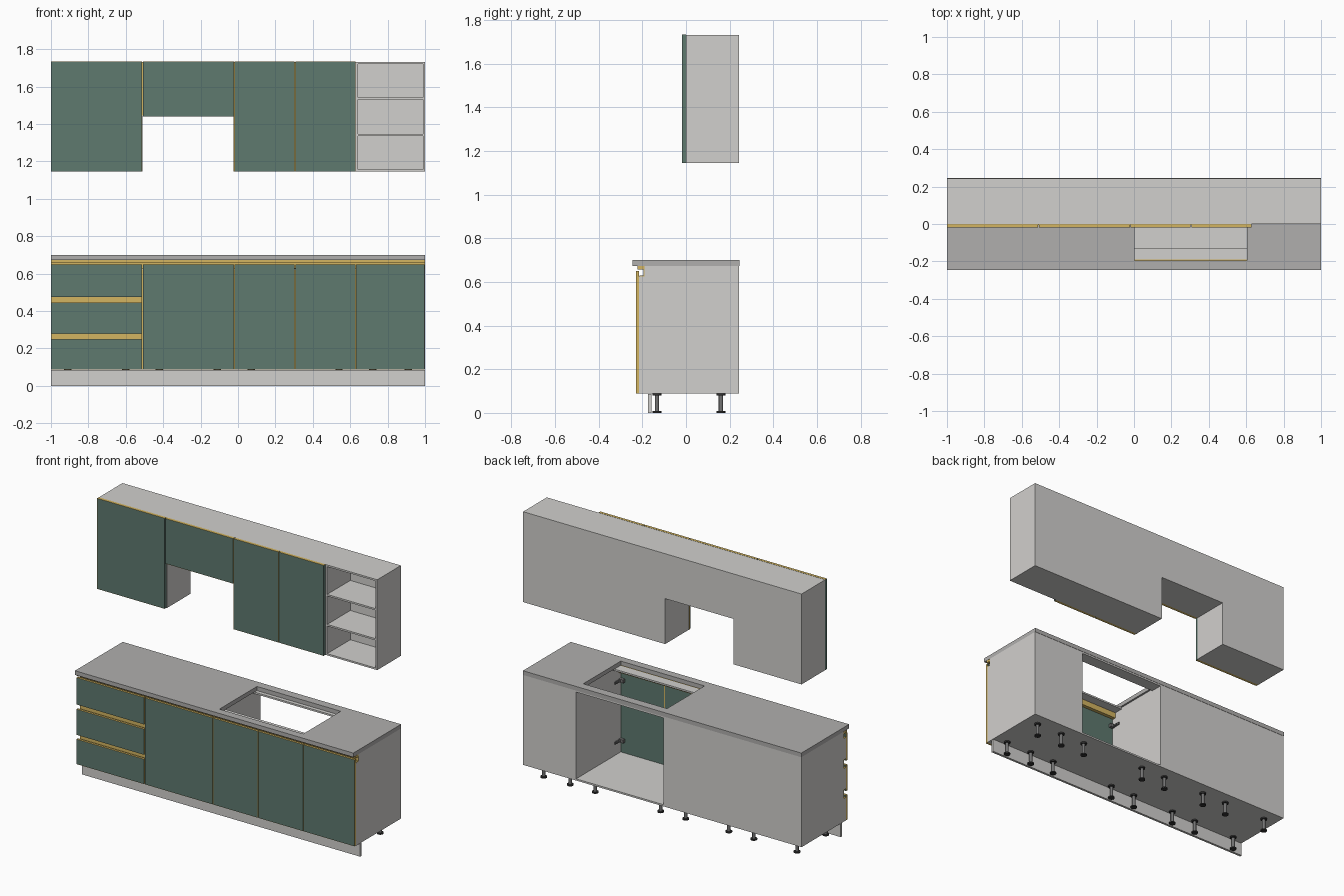
import bpy, bmesh, math
from mathutils import Matrix

if "Cube" in bpy.data.objects:
    bpy.data.objects.remove(bpy.data.objects["Cube"])


def material(name, rgb):
    lin = [c / 12.92 if c <= 0.04045 else ((c + 0.055) / 1.055) ** 2.4 for c in rgb]
    m = bpy.data.materials.new(name)
    m.diffuse_color = (*lin, 1)
    m.use_nodes = True
    m.node_tree.nodes["Principled BSDF"].inputs["Base Color"].default_value = m.diffuse_color
    return m


GREY = material("light_grey_board", (0.82, 0.815, 0.805))
TOP = material("worktop_grey", (0.69, 0.685, 0.68))
GREEN = material("sage_green", (0.37, 0.475, 0.435))
GOLD = material("brass_gold", (0.83, 0.71, 0.38))
DARK = material("dark_plastic", (0.20, 0.20, 0.20))
STEEL = material("steel_grey", (0.45, 0.45, 0.45))


def finish(name, bm, *mats):
    bmesh.ops.recalc_face_normals(bm, faces=bm.faces)
    me = bpy.data.meshes.new(name)
    bm.to_mesh(me)
    bm.free()
    for m in mats:
        me.materials.append(m)
    ob = bpy.data.objects.new(name, me)
    bpy.context.collection.objects.link(ob)
    return ob


def add_box(bm, x0, x1, y0, y1, z0, z1):
    mat = Matrix.Translation(((x0 + x1) / 2, (y0 + y1) / 2, (z0 + z1) / 2)) @ \
        Matrix.Diagonal((x1 - x0, y1 - y0, z1 - z0, 1))
    bmesh.ops.create_cube(bm, size=1, matrix=mat)


def box(name, mat, *dims):
    bm = bmesh.new()
    add_box(bm, *dims)
    return finish(name, bm, mat)


def prism(name, mat, pts, x0, x1):
    """Extrude a (y, z) outline along x."""
    bm = bmesh.new()
    f = bm.faces.new([bm.verts.new((x0, y, z)) for y, z in pts])
    r = bmesh.ops.extrude_face_region(bm, geom=[f])
    bmesh.ops.translate(bm, vec=(x1 - x0, 0, 0),
                        verts=[v for v in r["geom"] if isinstance(v, bmesh.types.BMVert)])
    return finish(name, bm, mat)


def front(name, x0, x1, y0, y1, z0, z1, gold_sides):
    """Green door or drawer front with a thin gold edge band."""
    bm = bmesh.new()
    add_box(bm, x0 + 0.002, x1 - 0.002, y0, y1, z0, z1)
    bm.normal_update()
    for f in bm.faces:
        if abs(f.normal.z) > 0.5 or (gold_sides and abs(f.normal.x) > 0.5):
            f.material_index = 1
    face = [f for f in bm.faces if f.normal.y < -0.5]
    rim = bmesh.ops.inset_region(bm, faces=face, thickness=0.002)["faces"]
    for f in rim:
        f.material_index = 1
    return finish(name, bm, GREEN, GOLD)


T = 0.011                      # board thickness
BACK = 0.243
CF, NOTCH = -0.215, -0.19      # carcass front and handle-channel depth
Z0, Z1 = 0.088, 0.673          # base carcass height
UZ0, UZ1 = 1.145, 1.733        # wall unit height
CHANNELS = [(0.235, 0.297), (0.43, 0.492)]   # drawer handle channels

# Base units: sides notched for the handle channels, floor, rails and back
units = [("drawer_unit", -1, -0.51), ("oven_side_unit", -0.51, -0.02),
         ("sink_unit", -0.02, 0.63), ("end_unit", 0.63, 1)]
for name, x0, x1 in units:
    side = [(BACK, Z0), (CF, Z0)]
    if name == "drawer_unit":
        for a, b in CHANNELS:
            side += [(CF, a), (NOTCH, a), (NOTCH, b), (CF, b)]
    side += [(CF, 0.625), (NOTCH, 0.625), (NOTCH, Z1), (BACK, Z1)]
    prism(name + "_left_side", GREY, side, x0, x0 + T)
    prism(name + "_right_side", GREY, side, x1 - T, x1)
    box(name + "_floor", GREY, x0 + T, x1 - T, CF, BACK, Z0, Z0 + T)
    box(name + "_front_rail", GREY, x0 + T, x1 - T, NOTCH, -0.13, Z1 - T, Z1)
    box(name + "_back_rail", GREY, x0 + T, x1 - T, 0.165, BACK, Z1 - T, Z1)
    if name != "sink_unit":
        box(name + "_back", GREY, x0 + T, x1 - T, BACK - 0.006, BACK, Z0 + T, Z1 - T)

# Base doors and drawer fronts
DF = -0.23
for i, (a, b) in enumerate([(-0.51, -0.02), (-0.02, 0.305), (0.305, 0.63), (0.63, 1)]):
    front(f"base_door_{i + 1}", a, b, DF, CF, Z0, 0.65, True)
for i, (a, b) in enumerate([(Z0, 0.25), (0.278, 0.445), (0.475, 0.65)]):
    front(f"drawer_front_{i + 1}", -1.002, -0.512, DF, CF, a, b, True)

# Gold handle channels
prism("top_handle_channel", GOLD,
      [(NOTCH, 0.625), (NOTCH, 0.672), (-0.222, 0.672), (-0.222, 0.657),
       (-0.194, 0.657), (-0.194, 0.629), (-0.213, 0.629), (-0.213, 0.625)], -1, 1)
for i, (a, b) in enumerate(CHANNELS):
    prism(f"drawer_handle_channel_{i + 1}", GOLD,
          [(NOTCH, a), (NOTCH, b), (CF, b), (CF, b - 0.004), (NOTCH - 0.004, b - 0.004),
           (NOTCH - 0.004, a + 0.004), (CF, a + 0.004), (CF, a)], -1, -0.51)

# Gold strips showing in the gaps between fronts
for i, x in enumerate([-0.511, -0.02, 0.305, 0.63]):
    box(f"base_gap_strip_{i + 1}", GOLD, x - 0.004, x + 0.004, CF - 0.004, CF, Z0 + 0.002, 0.622)
    if i < 3:
        box(f"wall_gap_strip_{i + 1}", GOLD, x - 0.004, x + 0.004, -0.005, 0,
            1.445 if i == 0 else UZ0 + 0.002, UZ1 - 0.002)

# Worktop with sink cut-out
worktop = box("worktop", TOP, -1, 1, -0.245, 0.245, Z1, 0.70)
cutter = box("sink_cutter", TOP, 0.003, 0.605, -0.195, 0.19, 0.6, 0.8)
cutter.hide_render = True
mod = worktop.modifiers.new("sink_hole", "BOOLEAN")
mod.operation, mod.object, mod.solver = "DIFFERENCE", cutter, "EXACT"
bpy.context.view_layer.objects.active = worktop
bpy.ops.object.modifier_apply(modifier=mod.name)
bpy.data.objects.remove(cutter)

# Plinth
box("plinth", GREY, -1, 1, -0.174, -0.159, 0, Z0 - 0.002)

# Adjustable legs: foot, shaft and mounting flange
for i, x in enumerate([-0.91, -0.60, -0.42, -0.11, 0.07, 0.54, 0.72, 0.91]):
    for tag, y in (("front", -0.133), ("back", 0.16)):
        for part, mat, r, a, b in (("foot", DARK, 0.02, 0, 0.008),
                                   ("shaft", STEEL, 0.010, 0.008, 0.079),
                                   ("flange", DARK, 0.02, 0.079, Z0)):
            bm = bmesh.new()
            bmesh.ops.create_cone(bm, cap_ends=True, segments=20, radius1=r, radius2=r,
                                  depth=b - a, matrix=Matrix.Translation((x, y, (a + b) / 2)))
            ob = finish(f"leg_{part}_{tag}_{i + 1}", bm, mat)
            for p in ob.data.polygons:
                p.use_smooth = abs(p.normal.z) < 0.5

# Hinges inside the sink unit
for tag, x, s in (("left", -0.02 + T, 1), ("right", 0.63 - T, -1)):
    for i, z in enumerate((0.18, 0.57)):
        bm = bmesh.new()
        for w, y0, y1, h in ((0.006, -0.19, -0.15, 0.016), (0.03, CF, -0.195, 0.022)):
            add_box(bm, min(x, x + s * w), max(x, x + s * w), y0, y1, z - h / 2, z + h / 2)
        add_box(bm, min(x, x + s * 0.012), max(x, x + s * 0.012), -0.2, -0.165, z - 0.005, z + 0.005)
        finish(f"hinge_{tag}_{i + 1}", bm, STEEL)

# Wall units with doors
for name, x0, x1, z in (("wall_unit_left", -1, -0.51, UZ0), ("hood_unit", -0.51, -0.02, 1.44),
                        ("wall_unit_right", -0.02, 0.63, UZ0)):
    box(name, GREY, x0, x1, 0, BACK, z, UZ1 - 0.001)
for i, (a, b, z) in enumerate([(-1.002, -0.512, UZ0), (-0.51, -0.02, 1.44),
                               (-0.02, 0.305, UZ0), (0.305, 0.63, UZ0)]):
    front(f"wall_door_{i + 1}", a, b, -0.018, 0, z, UZ1, False)

# Open shelf unit
for tag, x in (("left", 0.63), ("right", 1 - T)):
    box(f"open_shelf_{tag}_side", GREY, x, x + T, 0, BACK, UZ0, UZ1 - 0.001)
for i, z in enumerate((UZ0, 1.335, 1.53, UZ1 - 0.001 - T)):
    box(f"open_shelf_board_{i + 1}", GREY, 0.63 + T, 1 - T, 0, BACK - 0.006, z, z + T)
box("open_shelf_back", GREY, 0.63 + T, 1 - T, BACK - 0.006, BACK, UZ0, UZ1 - 0.001)
